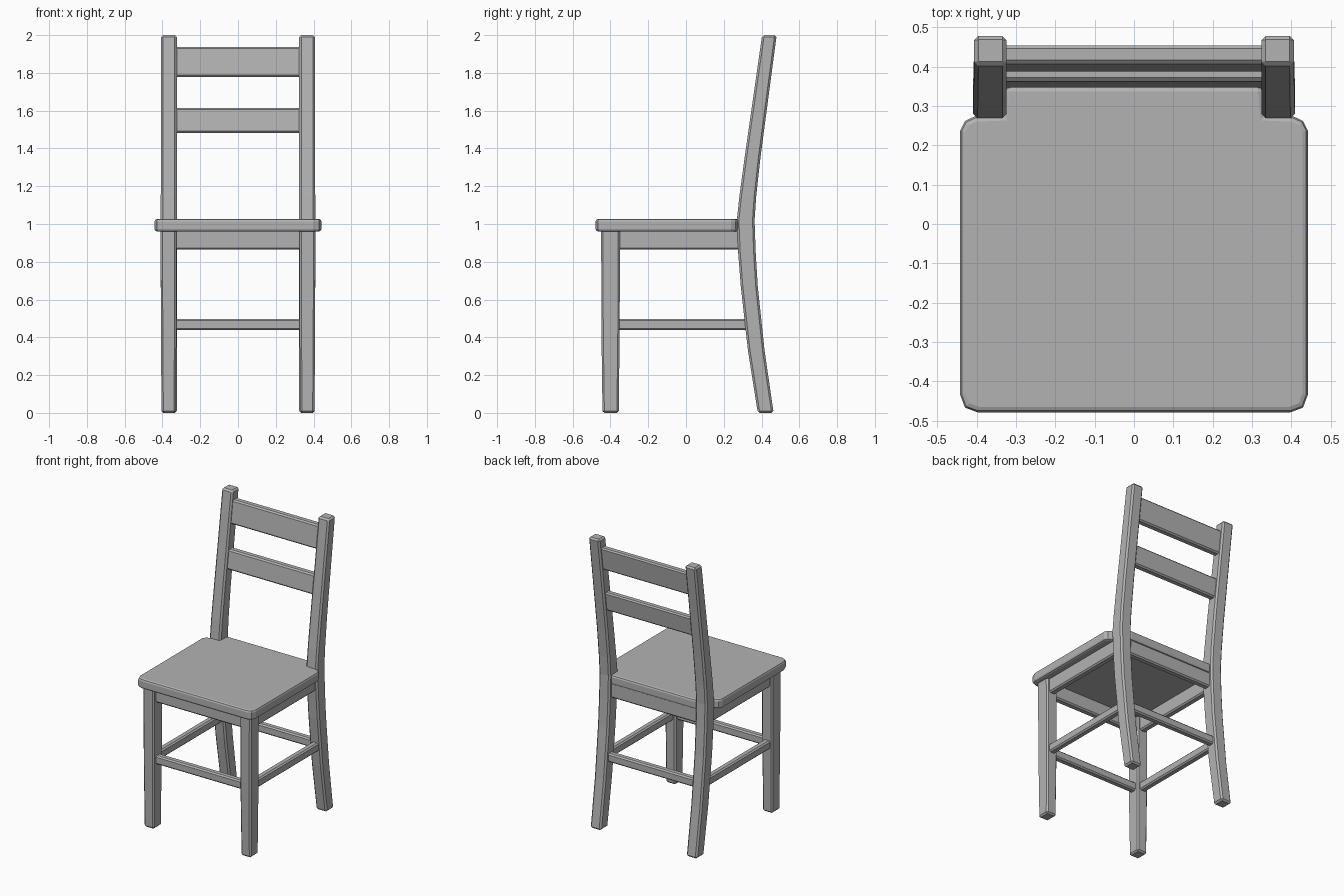
import bpy, bmesh

if "Cube" in bpy.data.objects:
    bpy.data.objects.remove(bpy.data.objects["Cube"])

# Dark grey shared by every part
grey = bpy.data.materials.new("dark_grey")
grey.diffuse_color = (0.45, 0.45, 0.45, 1.0)
grey.use_nodes = True
grey.node_tree.nodes["Principled BSDF"].inputs["Base Color"].default_value = grey.diffuse_color


def finish(name, bm, bevel, segments=1):
    bmesh.ops.recalc_face_normals(bm, faces=bm.faces)
    mesh = bpy.data.meshes.new(name)
    bm.to_mesh(mesh)
    bm.free()
    mesh.materials.append(grey)
    obj = bpy.data.objects.new(name, mesh)
    bpy.context.collection.objects.link(obj)
    mod = obj.modifiers.new("bevel", 'BEVEL')
    mod.width = bevel
    mod.segments = segments
    mod.limit_method = 'ANGLE'
    mod.angle_limit = 0.9
    return obj


def loft(name, rings, bevel, segments=1):
    """Skin a stack of matching point rings and cap both ends."""
    bm = bmesh.new()
    loops = [[bm.verts.new(p) for p in ring] for ring in rings]
    n = len(loops[0])
    for a, b in zip(loops, loops[1:]):
        for i in range(n):
            j = (i + 1) % n
            bm.faces.new((a[i], a[j], b[j], b[i]))
    bm.faces.new(loops[0])
    bm.faces.new(loops[-1])
    return finish(name, bm, bevel, segments)


def rect(x0, x1, y0, y1, z):
    return [(x0, y0, z), (x1, y0, z), (x1, y1, z), (x0, y1, z)]


def bar(name, x0, x1, y0, y1, z0, z1, lean=0.0, bevel=0.009):
    """Straight rail; lean shifts its top edge backwards."""
    return loft(name, [rect(x0, x1, y0, y1, z0),
                       rect(x0, x1, y0 + lean, y1 + lean, z1)], bevel)


def mirror(obj):
    """Add the left-hand twin across x = 0."""
    mod = obj.modifiers.new("mirror", 'MIRROR')
    mod.use_axis[0] = True


# Seat: rounded corners, notched at the back around the posts
half = [(0.398, -0.479), (0.430, -0.467), (0.442, -0.435),
        (0.442, 0.238), (0.430, 0.262), (0.405, 0.274),
        (0.335, 0.277), (0.328, 0.351)]
outline = half + [(-x, y) for x, y in reversed(half)]
loft("seat", [[(x, y, z) for x, y in outline] for z in (0.960, 1.027)], 0.014, 2)

# Front legs, slightly tapered toward the floor
mirror(loft("front_legs", [rect(0.330, 0.405, -0.442, -0.356, 0.0),
                           rect(0.326, 0.408, -0.448, -0.351, 0.45),
                           rect(0.325, 0.410, -0.449, -0.350, 0.97)], 0.010))

# Back posts, curved continuously from floor to top: z, front y, back y, outer x
post = [(0.0, 0.380, 0.464, 0.405), (0.33, 0.328, 0.416, 0.407),
        (0.67, 0.290, 0.380, 0.409), (0.85, 0.276, 0.369, 0.409),
        (1.02, 0.269, 0.363, 0.409), (1.15, 0.283, 0.372, 0.409),
        (1.35, 0.310, 0.394, 0.408), (2.0, 0.403, 0.480, 0.407)]
mirror(loft("back_posts", [rect(0.324, x, f, b, z) for z, f, b, x in post], 0.011))

# Aprons under the seat
bar("front_apron", -0.34, 0.34, -0.425, -0.378, 0.865, 0.97)
bar("back_apron", -0.34, 0.34, 0.295, 0.342, 0.865, 0.97)
mirror(bar("side_aprons", 0.344, 0.391, -0.36, 0.29, 0.865, 0.97))

# Lower stretchers between the legs
bar("front_stretcher", -0.34, 0.34, -0.421, -0.375, 0.439, 0.498)
bar("back_stretcher", -0.34, 0.34, 0.333, 0.379, 0.439, 0.498)
mirror(bar("side_stretchers", 0.345, 0.391, -0.36, 0.33, 0.439, 0.498))

# Leaning back slats
bar("upper_slat", -0.34, 0.34, 0.387, 0.434, 1.779, 1.937, 0.021)
bar("lower_slat", -0.34, 0.34, 0.346, 0.393, 1.483, 1.614, 0.018)
